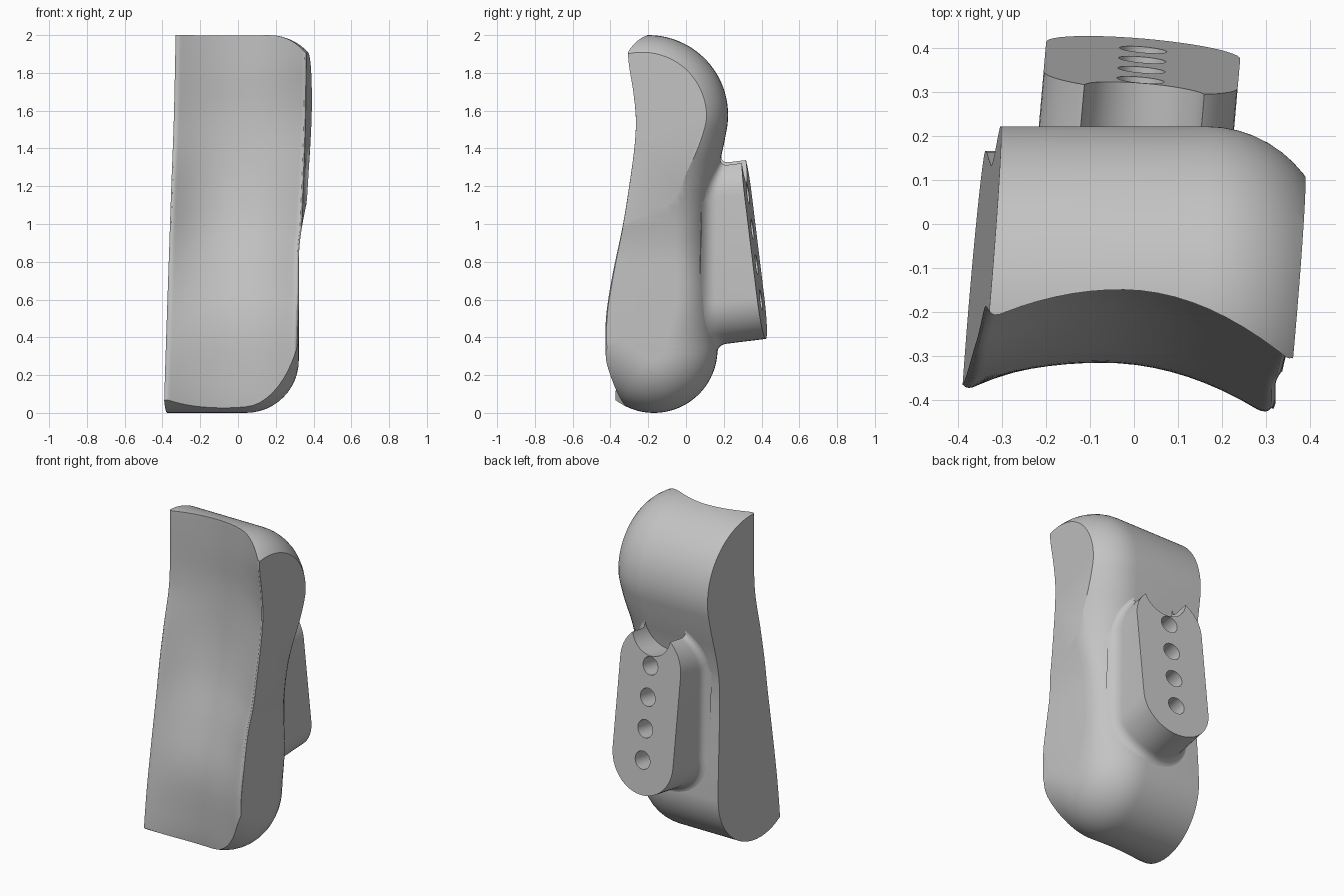
import bpy, bmesh
from math import sin, cos, pi, radians, sqrt
from mathutils import Vector, Matrix

if "Cube" in bpy.data.objects:
    bpy.data.objects.remove(bpy.data.objects["Cube"])

grey = bpy.data.materials.new("plain grey")
grey.use_nodes = True
colour = (0.55, 0.55, 0.55, 1)
grey.diffuse_color = colour
grey.node_tree.nodes["Principled BSDF"].inputs["Base Color"].default_value = colour


def make(name, bm, matrix=None):
    bmesh.ops.recalc_face_normals(bm, faces=bm.faces[:])
    mesh = bpy.data.meshes.new(name)
    bm.to_mesh(mesh)
    bm.free()
    mesh.materials.append(grey)
    ob = bpy.data.objects.new(name, mesh)
    bpy.context.collection.objects.link(ob)
    if matrix:
        ob.matrix_world = matrix
    return ob


def loft(bm, loops):
    """Closed solid through a list of equal-length point loops."""
    rings = [[bm.verts.new(p) for p in loop] for loop in loops]
    for a, b in zip(rings, rings[1:]):
        for i in range(len(a)):
            j = (i + 1) % len(a)
            bm.faces.new((a[i], a[j], b[j], b[i]))
    bm.faces.new(rings[0][::-1])
    bm.faces.new(rings[-1])


def select_only(ob):
    bpy.ops.object.select_all(action='DESELECT')
    ob.select_set(True)
    bpy.context.view_layer.objects.active = ob


def cut(ob, cutters):
    select_only(ob)
    for c in cutters:
        mod = ob.modifiers.new("cut", 'BOOLEAN')
        mod.operation = 'DIFFERENCE'
        mod.solver = 'EXACT'
        mod.object = c
        bpy.ops.object.modifier_apply(modifier=mod.name)
        bpy.data.objects.remove(c)


def smooth(ob, angle):
    select_only(ob)
    bpy.ops.object.shade_smooth_by_angle(angle=radians(angle))


def blend(t):
    t = min(1, max(0, t))
    return t * t * (3 - 2 * t)


def spline(keys, z):
    """Smooth curve through (z, value) keys."""
    z = min(keys[-1][0], max(keys[0][0], z))
    i = max(k for k in range(len(keys) - 1) if keys[k][0] <= z)

    def slope(k):
        a, b = keys[max(k - 1, 0)], keys[min(k + 1, len(keys) - 1)]
        return (b[1] - a[1]) / (b[0] - a[0])
    (z0, a), (z1, b) = keys[i], keys[i + 1]
    h = z1 - z0
    t = (z - z0) / h
    return (a + (b - a) * blend(t) + h * t * (1 - t) ** 2 * slope(i)
            - h * t * t * (1 - t) * slope(i + 1))


# Back profile of the body: bottom arc, waist, top arc
def arc(y, z, r, start, end, step):
    return [Vector((y + r * cos(radians(a)), z + r * sin(radians(a))))
            for a in range(start, end + 1, step)]


path = arc(-.17, .337, .337, -124, 4, 4)
path += [Vector(p) for p in ((.162, .5), (.142, .8), (.13, 1.05), (.155, 1.23), (.192, 1.38))]
path += arc(-.2, 1.577, .423, -12, 120, 4)
for end, d in ((0, Vector((-.9, .6))), (-1, Vector((-.9, -.52)))):
    tip = path[end] + d * .45
    path.insert(0, tip) if end == 0 else path.append(tip)
for _ in range(2):
    fine = [path[0]]
    for a, b in zip(path, path[1:]):
        fine += [a.lerp(b, .25), a.lerp(b, .75)]
    path = fine + [path[-1]]


def inset(d):
    """Profile moved inward, less so along the waist where the edge is fuller."""
    out = []
    for i, p in enumerate(path):
        t = (path[min(i + 1, len(path) - 1)] - path[max(i - 1, 0)]).normalized()
        waist = blend((p.y - .3) / .35) * blend((1.3 - p.y) / .35) if p.x > 0 else 0
        out.append(p + Vector((-t.y, t.x)) * d * (1 - .3 * waist))
    return out


# Body blank with a wide rounded edge along the left side
R, WIDE, NARROW = .28, .445, .322
bm = bmesh.new()
sections = [(-.6, 0)]
for k in range(13):
    a = k / 12 * pi / 2
    sections.append((WIDE - R + R * sin(a), R * (1 - cos(a))))
loft(bm, [[(x, p.x, p.y) for p in inset(d)] for x, d in sections])

# Narrow the lower part of that side
for k in range(25):
    bmesh.ops.bisect_plane(bm, geom=bm.verts[:] + bm.edges[:] + bm.faces[:], dist=1e-5,
                           plane_co=(0, 0, .7 + .04 * k), plane_no=(0, 0, 1))


def wall(z):
    return NARROW + (WIDE - NARROW) * blend((z - .8) / .8)


for v in bm.verts:
    if v.co.x > 0:
        v.co.x += wall(v.co.z) - WIDE

# Trim both sides with parallel slanted planes
for a, s in ((-.361, -1), (.343, 1)):
    bmesh.ops.bisect_plane(bm, geom=bm.verts[:] + bm.edges[:] + bm.faces[:], dist=1e-5,
                           plane_co=(a, 0, 0), plane_no=(s, -s * .085, -s * .024),
                           clear_outer=True)
    edges = [e for e in bm.edges if e.is_boundary]
    bmesh.ops.holes_fill(bm, edges=edges, sides=0)
body = make("body", bm)

# Hollow front surface: depth along the middle and along both rims
middle = [(-.1, -.28), (.05, -.304), (.2, -.313), (.4, -.315), (.55, -.297), (.75, -.247),
          (1, -.18), (1.2, -.148), (1.4, -.133), (1.6, -.13), (1.8, -.142), (2, -.15)]
right_rim = [(0, -.42), (.2, -.435), (.4, -.444), (.55, -.436), (.75, -.404), (1, -.35),
             (1.15, -.322), (1.4, -.283), (1.55, -.274), (1.7, -.288), (1.85, -.312), (2, -.32)]
left_rim = [(0, -.385), (.1, -.383), (.33, -.365), (.64, -.33), (.89, -.3), (1.08, -.28),
            (1.27, -.252), (1.55, -.208), (2, -.217)]


def round_off(e, r):
    e = min(r, max(.002, e))
    return r - sqrt(r * r - (r - e) ** 2)


def front_row(z):
    base = spline(middle, z)
    left = -.361 + .085 * spline(left_rim, z) + .024 * z
    right = min(.343 + .085 * spline(right_rim, z) + .024 * z, wall(z))
    near = (-.06, .001, .003, .008, .015, .024, .034)
    xs = [left + e for e in near]
    xs += [left + .034 + (right - left - .068) * k / 16 for k in range(1, 16)]
    xs += [right - e for e in near[::-1]]
    centre = -.08 + .025 * z
    soft = .018 + .018 * blend((1.5 - z) / .8)
    row = []
    for x in xs:
        rim, edge = (left_rim, left) if x < centre else (right_rim, right)
        s = (x - centre) / (edge - centre)
        y = base + (spline(rim, z) - base) * s * s
        row.append((x, y + round_off(x - left, .028) + round_off(right - x, soft), z))
    return row


bm = bmesh.new()
loops = []
for k in range(61):
    row = front_row(-.1 + 2.2 * k / 60)
    z = row[0][2]
    loops.append([(-.8, row[0][1], z)] + row + [(.8, row[-1][1], z), (.8, -1.5, z), (-.8, -1.5, z)])
loft(bm, loops)
cut(body, [make("front_cutter", bm)])
smooth(body, 28)

# Mounting block: rounded slot outline with a fillet that lands on the body
frame = (Matrix.Translation((.018, .362, .885)) @ Matrix.Rotation(radians(175), 4, 'Z')
         @ Matrix.Rotation(radians(83), 4, 'X'))
HALF, RAD, FLARE = .275, .222, .05
inward = frame.to_3x3() @ Vector((0, 0, -1))
bpy.context.view_layer.update()


def depth_to_body(x, y):
    hit, spot, _, _ = body.ray_cast(frame @ Vector((x, y, .3)), inward)
    return -(frame.inverted() @ spot).z if hit else .25


STEPS = 6
levels = [[] for _ in range(STEPS + 3)]
for side in (1, -1):
    for k in range(25):
        a = pi * k / 24 + (0 if side == 1 else pi)

        def point(grow, depth):
            return Vector(((RAD + grow) * cos(a), side * HALF + (RAD + grow) * sin(a), -depth))
        corner = depth_to_body(*point(0, 0).xy)
        start = point(0, corner - FLARE)
        bend = point(0, corner)
        land = point(FLARE, depth_to_body(*point(FLARE, 0).xy) + .002)
        levels[0].append(point(0, 0))
        for s in range(STEPS + 1):
            t = s / STEPS
            levels[s + 1].append(start.lerp(bend, t).lerp(bend.lerp(land, t), t))
        levels[-1].append(point(-.08, .33))
bm = bmesh.new()
loft(bm, levels)
block = make("mounting_block", bm, frame)


# Bolt holes and the scoop at the upper end
def drill(x, y, r, depth):
    bm = bmesh.new()
    ring = [(x + r * cos(k * pi / 24), y + r * sin(k * pi / 24)) for k in range(48)]
    loft(bm, [[(p, q, h) for p, q in ring] for h in (-depth, .1)])
    return make("drill_cutter", bm, frame)


cutters = [drill(0, -.29 + .189 * k, .054, .17) for k in range(4)]
cutters.append(drill(-.012, .475, .14, .5))
bpy.context.view_layer.update()
cut(block, cutters)
smooth(block, 28)
